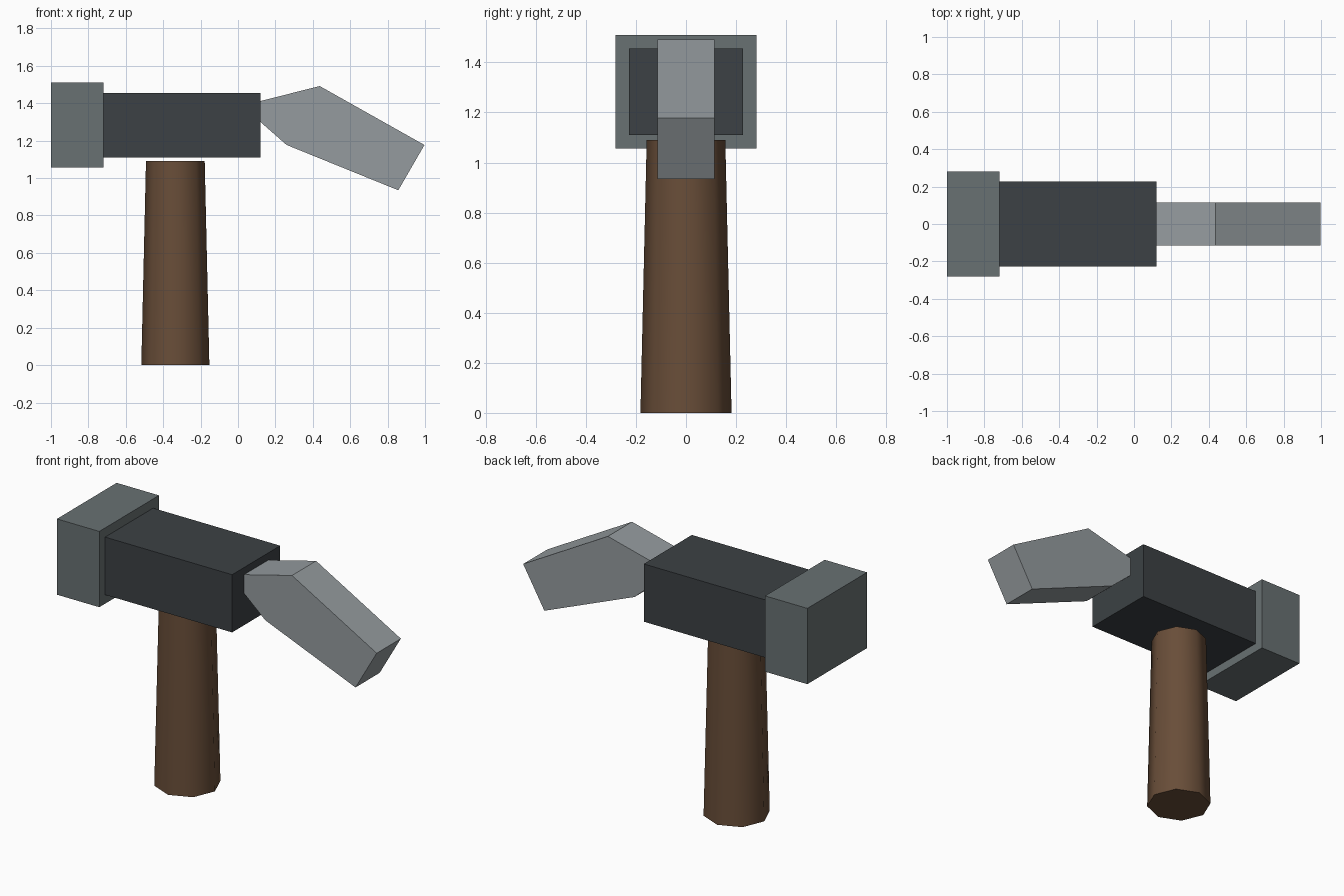
import bpy, bmesh, math

if "Cube" in bpy.data.objects:
    bpy.data.objects.remove(bpy.data.objects["Cube"])


def material(name, rgb):
    mat = bpy.data.materials.new(name)
    mat.diffuse_color = (*rgb, 1)
    mat.use_nodes = True
    mat.node_tree.nodes["Principled BSDF"].inputs["Base Color"].default_value = mat.diffuse_color
    return mat


def prism(name, profile, half_width, mat):
    """Extrude an x/z profile symmetrically along y."""
    bm = bmesh.new()
    face = bm.faces.new([bm.verts.new((x, -half_width, z)) for x, z in profile])
    ext = bmesh.ops.extrude_face_region(bm, geom=[face])["geom"]
    moved = [v for v in ext if isinstance(v, bmesh.types.BMVert)]
    bmesh.ops.translate(bm, verts=moved, vec=(0, 2 * half_width, 0))
    bmesh.ops.recalc_face_normals(bm, faces=bm.faces)
    mesh = bpy.data.meshes.new(name)
    bm.to_mesh(mesh)
    bm.free()
    mesh.materials.append(mat)
    obj = bpy.data.objects.new(name, mesh)
    bpy.context.collection.objects.link(obj)
    return obj


def rect(x0, x1, z0, z1):
    return [(x0, z0), (x1, z0), (x1, z1), (x0, z1)]


dark = material("dark_iron", (0.045, 0.053, 0.058))
steel = material("steel", (0.14, 0.165, 0.17))
light = material("light_steel", (0.30, 0.33, 0.345))
wood = material("wood", (0.14, 0.075, 0.04))

# Head block and striking face
prism("head_block", rect(-0.72, 0.12, 1.11, 1.455), 0.227, dark)
prism("striking_face", rect(-1.0, -0.72, 1.057, 1.51), 0.282, steel)

# Drooping claw, angled down away from the head
claw = [(0.12, 1.30), (0.26, 1.177), (0.857, 0.935),
        (0.997, 1.177), (0.437, 1.492), (0.12, 1.412)]
prism("claw", claw, 0.114, light)

# Tapered eight-sided handle with a corner on each axis
bpy.ops.mesh.primitive_cone_add(vertices=8, radius1=0.182, radius2=0.157,
                                depth=1.09, location=(-0.335, 0, 0.545))
handle = bpy.context.object
handle.name = "handle"
handle.data.materials.append(wood)
bpy.ops.object.shade_smooth_by_angle(angle=math.radians(60))
